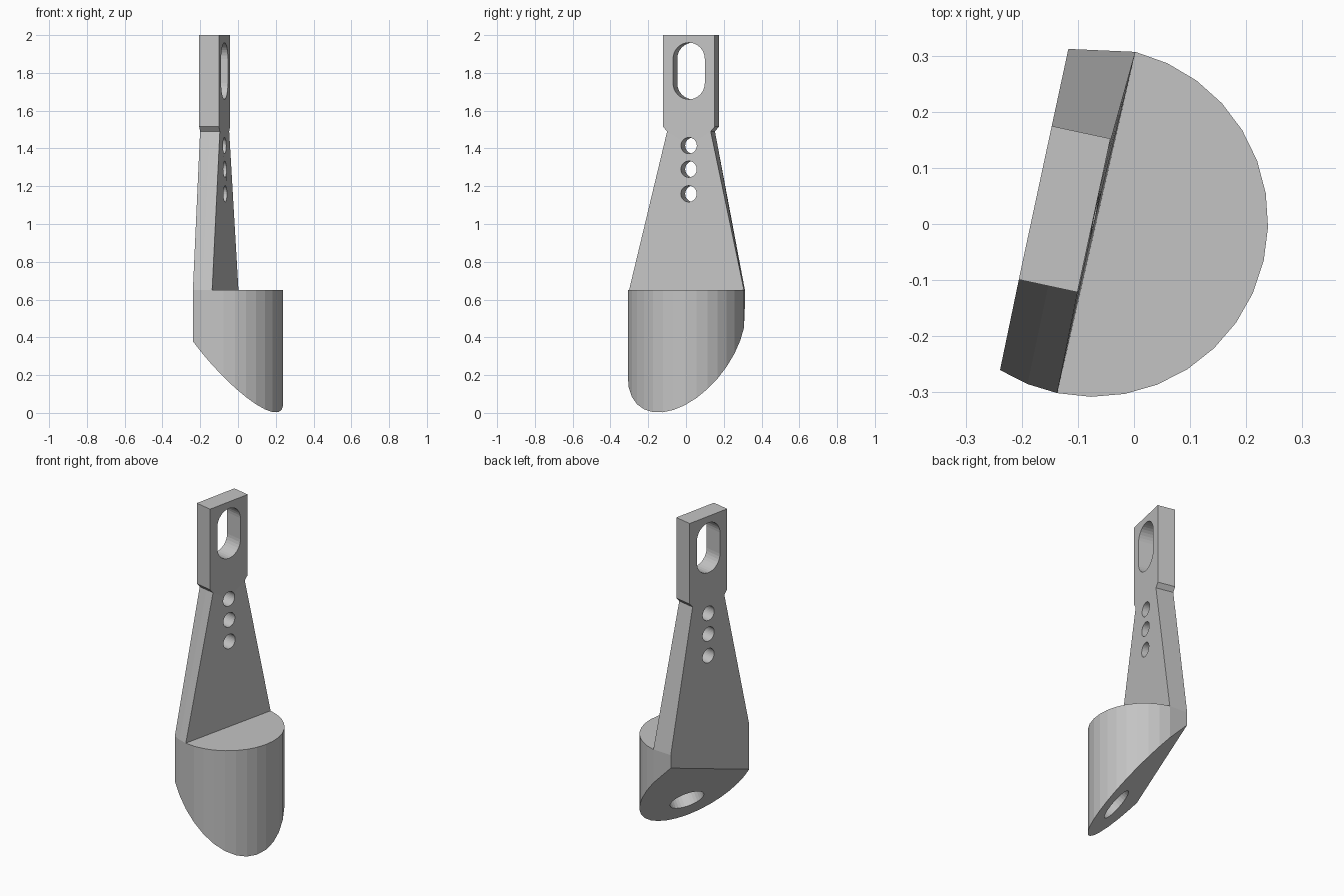
import bpy, bmesh, math
from mathutils import Vector, Matrix

if "Cube" in bpy.data.objects:
    bpy.data.objects.remove(bpy.data.objects["Cube"])

grey = bpy.data.materials.new("light_grey")
grey.use_nodes = True
colour = (0.55, 0.55, 0.55, 1)
grey.diffuse_color = colour
grey.node_tree.nodes["Principled BSDF"].inputs["Base Color"].default_value = colour

# Local frame of the slanted arm: along its width and out of its front face
ALONG = Vector((0.21, 0.978, 0)).normalized()
OUT = Vector((ALONG.y, -ALONG.x, 0))
BACK, FRONT = -0.18, -0.073
SHELF = 0.65


def loft(name, rings):
    """Closed solid through rings of equal point count."""
    bm = bmesh.new()
    loops = [[bm.verts.new(p) for p in ring] for ring in rings]
    n = len(rings[0])
    for low, high in zip(loops, loops[1:]):
        for i in range(n):
            j = (i + 1) % n
            bm.faces.new((low[i], low[j], high[j], high[i]))
    bm.faces.new(loops[0][::-1])
    bm.faces.new(loops[-1])
    bmesh.ops.recalc_face_normals(bm, faces=bm.faces)
    mesh = bpy.data.meshes.new(name)
    bm.to_mesh(mesh)
    bm.free()
    mesh.materials.append(grey)
    obj = bpy.data.objects.new(name, mesh)
    bpy.context.collection.objects.link(obj)
    return obj


def slot_cutter(centre, axis, radius, depth, stretch=0):
    """Round or long-hole prism along an axis, stretched upwards."""
    axis = axis.normalized()
    side = Vector((0, 0, 1)).cross(axis).normalized()
    up = axis.cross(side)
    ring = []
    for half in range(2):
        shift = up * (stretch if half == 0 else -stretch)
        steps = 17 if stretch else 16
        for k in range(steps):
            a = math.pi * (half + k / 16)
            ring.append(centre + shift + side * radius * math.cos(a) + up * radius * math.sin(a))
    obj = loft("hole_cutter", [[p + axis * d for p in ring] for d in (-depth, depth)])
    obj.hide_render = True
    return obj


def cut(target, cutter):
    mod = target.modifiers.new("hole", "BOOLEAN")
    mod.operation = "DIFFERENCE"
    mod.solver = "EXACT"
    mod.object = cutter
    bpy.context.view_layer.objects.active = target
    bpy.ops.object.modifier_apply(modifier=mod.name)
    bpy.data.objects.remove(cutter)


# Round base: arc closed by the flat back, with a slanted underside
def floor_z(x, y):
    return 0.283 - x + 0.55 * y


middle, radius = Vector((-0.073, 0.004, 0)), 0.312
angles = [-122.1, -112] + [-101.8 + 177.8 * i / 16 for i in range(17)]
outline = [middle + radius * Vector((math.cos(math.radians(a)), math.sin(math.radians(a)), 0))
           for a in angles]
outline.append(Vector((-0.117, 0.312, 0)))
base = loft("round_base", [
    [(p.x, p.y, max(0, floor_z(p.x, p.y))) for p in outline],
    [(p.x, p.y, SHELF) for p in outline]])

# Blind socket square to the slanted underside
socket = Vector((0.053, -0.085, floor_z(0.053, -0.085)))
cut(base, slot_cutter(socket, Vector((1, -0.55, 1)), 0.098, 0.12))


# Tapered arm with a notched neck and rectangular head
def arm_ring(half, z):
    spots = [(-half, BACK), (-half, (BACK + FRONT) / 2), (-half, FRONT), (half, FRONT), (half, BACK)]
    return [ALONG * u + OUT * w + Vector((0, 0, z)) for u, w in spots]


foot = [outline[i] + Vector((0, 0, SHELF)) for i in (0, 1, 2, -2, -1)]
arm = loft("tapered_arm", [foot, arm_ring(0.118, 1.49), arm_ring(0.14, 1.515), arm_ring(0.14, 2)])

# Long hole in the head and three round holes below it
mid_arm = OUT * (BACK + FRONT) / 2
cut(arm, slot_cutter(mid_arm + Vector((0, 0, 1.81)), OUT, 0.086, 0.2, 0.064))
for z in (1.415, 1.29, 1.16):
    cut(arm, slot_cutter(mid_arm + Vector((0, 0, z)), OUT, 0.043, 0.2))
